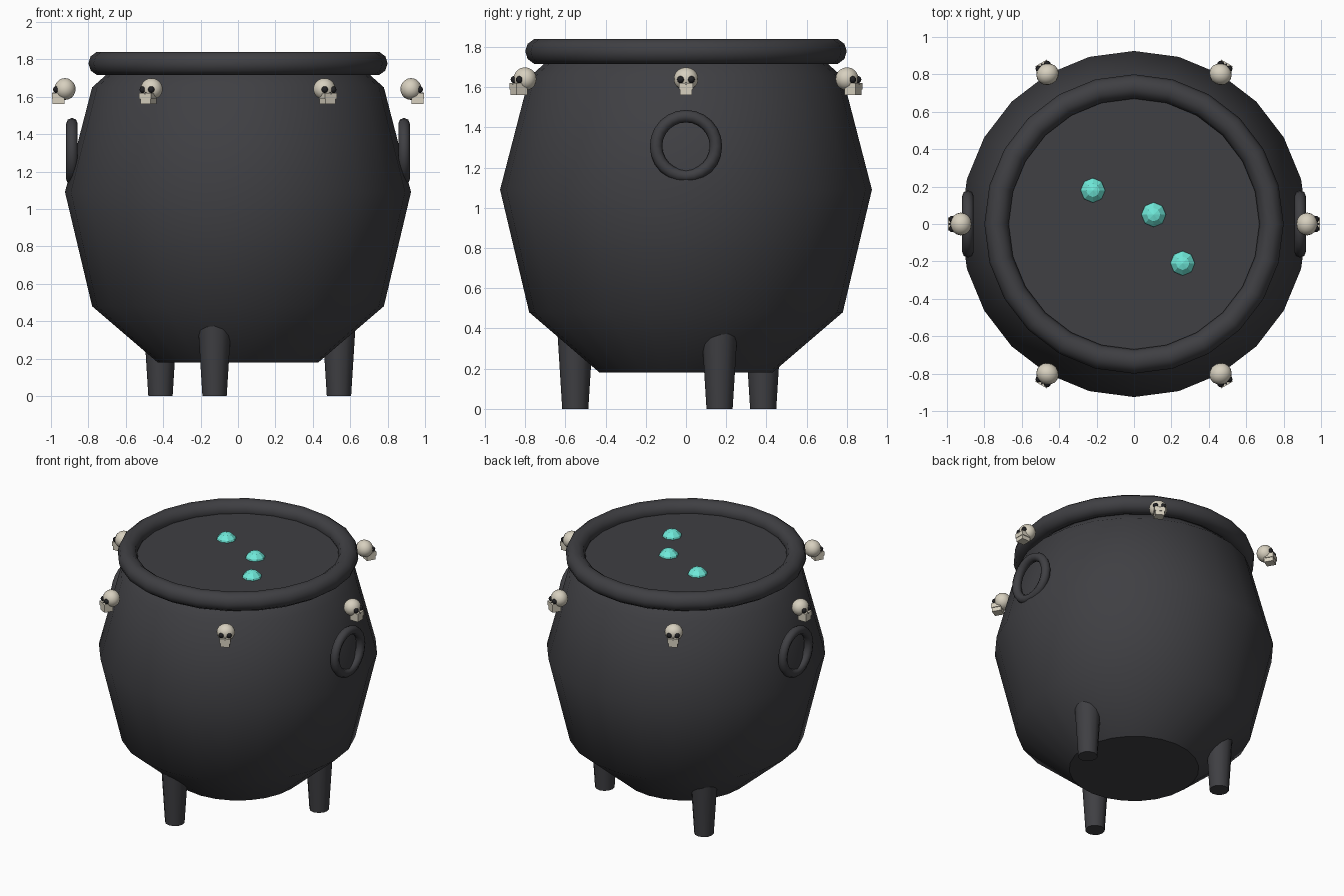
import bpy
from math import sin, cos, pi, radians
from mathutils import Matrix, Vector

if "Cube" in bpy.data.objects:
    bpy.data.objects.remove(bpy.data.objects["Cube"])


def mat(name, col):
    m = bpy.data.materials.new(name)
    m.diffuse_color = (*col, 1)
    m.use_nodes = True
    m.node_tree.nodes["Principled BSDF"].inputs["Base Color"].default_value = m.diffuse_color
    return m


IRON = mat("iron", (0.05, 0.05, 0.056))
BONE = mat("bone", (0.68, 0.63, 0.52))
DARK = mat("socket", (0.015, 0.015, 0.017))
GLOW = mat("bubble", (0.16, 0.82, 0.70))


def finish(name, material, angle=None):
    o = bpy.context.object
    o.name = name
    o.data.materials.append(material)
    if angle:
        bpy.ops.object.shade_smooth_by_angle(angle=radians(angle))
    return o


def lathe(name, profile, n, material):
    """Closed revolved solid with smooth sides and flat caps."""
    verts = [(r * cos(2 * pi * i / n), r * sin(2 * pi * i / n), z)
             for r, z in profile for i in range(n)]
    rows = len(profile)
    faces = [(j * n + i, j * n + (i + 1) % n, (j + 1) * n + (i + 1) % n, (j + 1) * n + i)
             for j in range(rows - 1) for i in range(n)]
    faces += [tuple(reversed(range(n))), tuple(range((rows - 1) * n, rows * n))]
    me = bpy.data.meshes.new(name)
    me.from_pydata(verts, [], faces)
    for p in me.polygons:
        p.use_smooth = len(p.vertices) == 4
    o = bpy.data.objects.new(name, me)
    bpy.context.collection.objects.link(o)
    me.materials.append(material)
    return o


def torus(name, loc, rot, major, minor, n, m):
    bpy.ops.mesh.primitive_torus_add(location=loc, rotation=rot, major_radius=major,
                                     minor_radius=minor, major_segments=n, minor_segments=m)
    return finish(name, IRON, 80)


# Pot body, brew surface and rolled rim
lathe("pot_body", [(0.43, 0.18), (0.78, 0.48), (0.925, 1.09), (0.78, 1.65), (0.69, 1.73)], 24, IRON)
bpy.ops.mesh.primitive_cylinder_add(vertices=24, radius=0.70, depth=0.03, location=(0, 0, 1.75))
finish("brew_surface", IRON)
torus("rim", (0, 0, 1.778), (0, 0, 0), 0.735, 0.065, 24, 10)

# Ring handles
for s, side in ((-1, "left"), (1, "right")):
    torus(side + "_ring_handle", (s * 0.888, 0, 1.307), (0, pi / 2, 0), 0.149, 0.031, 24, 8)

# Three tapered legs
for k in range(3):
    a = 0.3 + k * 2 * pi / 3
    bpy.ops.mesh.primitive_cone_add(vertices=12, radius1=0.065, radius2=0.09, depth=0.4,
                                    location=(0.565 * cos(a), 0.565 * sin(a), 0.2))
    finish(f"leg_{k + 1}", IRON, 40)

# Bubbles
for k, (x, y) in enumerate([(-0.22, 0.18), (0.105, 0.05), (0.26, -0.21)]):
    bpy.ops.mesh.primitive_uv_sphere_add(segments=8, ring_count=6, radius=0.072, location=(x, y, 1.742))
    finish(f"bubble_{k + 1}", GLOW)


# Skull ornaments, facing outwards
def place(o, turn, loc, scale):
    o.matrix_world = turn @ Matrix.Translation(Vector(loc)) @ Matrix.Diagonal((*scale, 1))


for k in range(6):
    turn = Matrix.Rotation(k * pi / 3, 4, 'Z')
    bpy.ops.mesh.primitive_uv_sphere_add(segments=16, ring_count=10, radius=1)
    place(finish(f"skull_{k + 1}_cranium", BONE, 60), turn, (0.925, 0, 1.641), (0.057, 0.061, 0.058))
    for part, z, w, h, x in (("teeth", 1.605, 0.072, 0.032, 0.962), ("jaw", 1.575, 0.062, 0.029, 0.959)):
        bpy.ops.mesh.primitive_cube_add(size=1)
        place(finish(f"skull_{k + 1}_{part}", BONE), turn, (x, 0, z), (0.064, w, h))
    for part, x, y, z, r in (("eye_a", 0.972, 0.026, 1.638, 0.018), ("eye_b", 0.972, -0.026, 1.638, 0.018),
                             ("nose", 0.986, 0, 1.614, 0.009)):
        bpy.ops.mesh.primitive_uv_sphere_add(segments=10, ring_count=6, radius=1)
        place(finish(f"skull_{k + 1}_{part}", DARK, 60), turn, (x, y, z), (r, r, r))
